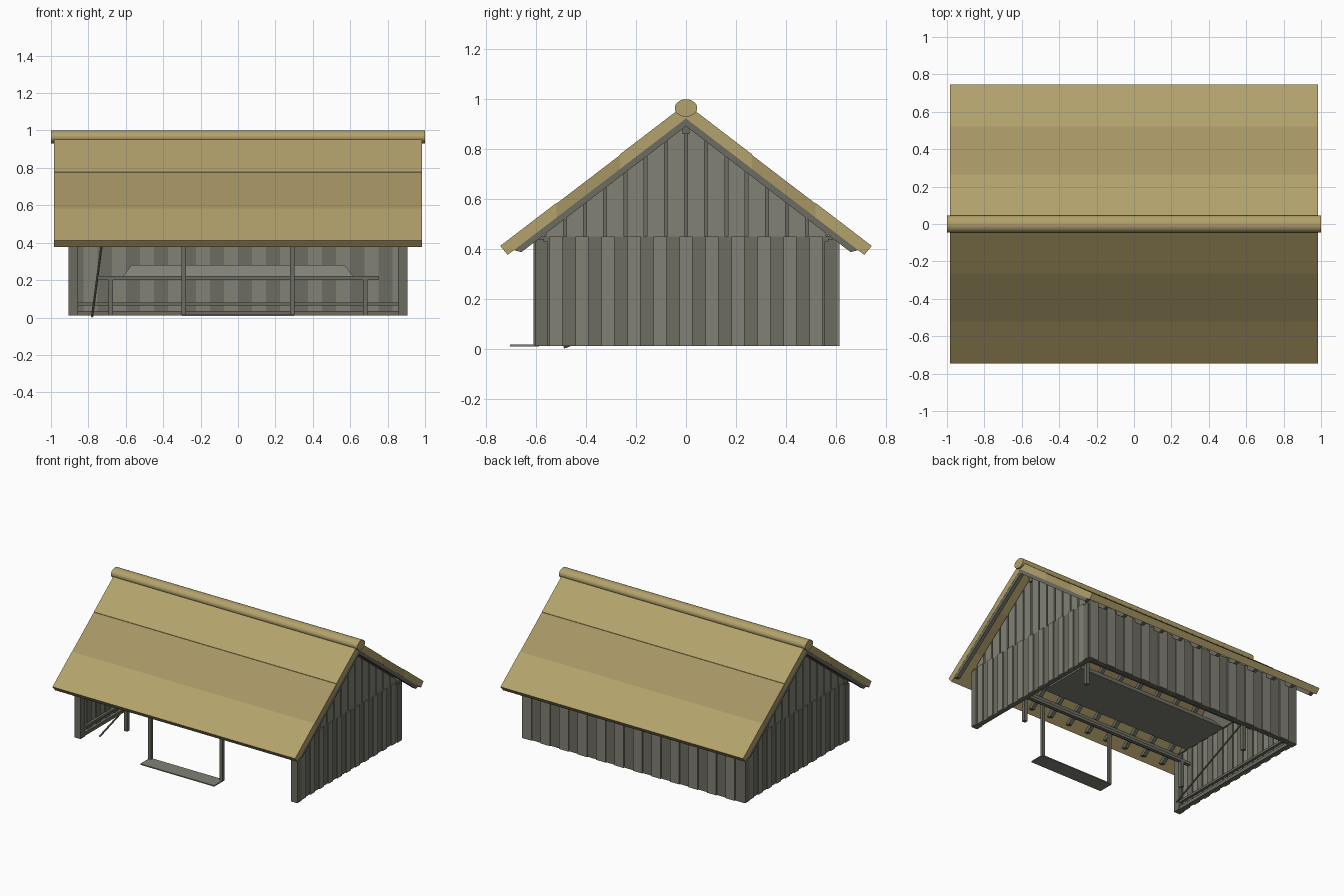
import bpy, bmesh, math
from mathutils import Vector

if "Cube" in bpy.data.objects:
    bpy.data.objects.remove(bpy.data.objects["Cube"])


def material(name, rgb):
    m = bpy.data.materials.new(name)
    m.diffuse_color = (*rgb, 1)
    m.use_nodes = True
    m.node_tree.nodes["Principled BSDF"].inputs["Base Color"].default_value = m.diffuse_color
    return m


STRAW = material("straw", (0.45, 0.36, 0.15))
STRAW_DARK = material("straw_dark", (0.38, 0.30, 0.13))
PALE = material("pale_wood", (0.22, 0.22, 0.18))
DARK = material("dark_wood", (0.15, 0.15, 0.12))
SLOPE = 0.765                                   # roof rise per unit of y


def finish(name, bm, mat):
    bmesh.ops.recalc_face_normals(bm, faces=bm.faces)
    me = bpy.data.meshes.new(name)
    bm.to_mesh(me)
    bm.free()
    me.materials.append(mat)
    ob = bpy.data.objects.new(name, me)
    bpy.context.collection.objects.link(ob)
    return ob


def prism(name, yz, x0, x1, mat):
    """Extrude a y-z outline along x."""
    bm = bmesh.new()
    f = bm.faces.new([bm.verts.new((x0, y, z)) for y, z in yz])
    r = bmesh.ops.extrude_face_region(bm, geom=[f])
    vs = [v for v in r["geom"] if isinstance(v, bmesh.types.BMVert)]
    bmesh.ops.translate(bm, verts=vs, vec=(x1 - x0, 0, 0))
    return finish(name, bm, mat)


def box(name, x0, x1, y0, y1, z0, z1, mat=DARK):
    return prism(name, [(y0, z0), (y1, z0), (y1, z1), (y0, z1)], x0, x1, mat)


def slab(name, s, ya, yb, z_low, z_high, x0, x1, mat):
    """Sloping strip between y = ya and yb; z values are heights at y = 0."""
    k = 0.03 if yb > 0.6 else 0                 # eave end cut square to slope
    yz = [(s * ya, z_low - SLOPE * ya), (s * (yb - k), z_low - SLOPE * (yb - k)),
          (s * yb, z_high - SLOPE * yb), (s * ya, z_high - SLOPE * ya)]
    return prism(name, yz, x0, x1, mat)


# Roof: three thatch courses and the rafters on each side
for s, side in ((-1, "front"), (1, "back")):
    for i, (a, b) in enumerate(((0, 0.265), (0.265, 0.52), (0.52, 0.745))):
        slab(f"{side}_thatch_{i}", s, a, b, 0.923, 0.982 - 0.003 * (i == 1),
             -0.985, 0.985, STRAW_DARK if i == 1 else STRAW)
    for i in range(13):
        x = -0.97 + i * 1.94 / 12
        slab(f"{side}_rafter_{i}", s, 0, 0.69, 0.892, 0.923, x - 0.014, x + 0.014, DARK)
    # Wall plate
    box(f"{side}_wall_plate", -0.9, 0.9, s * 0.585 - 0.015, s * 0.585 + 0.015, 0.40, 0.44)

# Thatched ridge roll and ridge beam
prism("ridge_roll", [(0.045 * math.cos(a), 0.965 + 0.035 * math.sin(a))
                     for a in (math.tau * i / 20 for i in range(20))], -1, 1, STRAW)
bpy.context.view_layer.objects.active = bpy.data.objects["ridge_roll"]
bpy.data.objects["ridge_roll"].select_set(True)
bpy.ops.object.shade_smooth_by_angle()
box("ridge_beam", -0.9, 0.9, -0.015, 0.015, 0.86, 0.9)

# End walls: alternating planks below, gable boards above
for s, side in ((-1, "left"), (1, "right")):
    n = 23
    w = 1.2 / n
    for i in range(n):
        y = -0.6 + i * w
        out = 0.9 if i % 2 else 0.892
        box(f"{side}_plank_{i}", s * (out - 0.015), s * out, y, y + w, 0.01, 0.45,
            PALE if i % 2 else DARK)
    prism(f"{side}_gable_backing", [(-0.58, 0.447), (0.58, 0.447), (0, 0.895)],
          s * 0.87, s * 0.882, DARK)
    for i in range(-7, 7):
        a, b = i * 0.081 + 0.006, (i + 1) * 0.081 - 0.006
        top = lambda y: max(0.451, 0.9 - SLOPE * abs(y))
        prism(f"{side}_gable_board_{i + 7}", [(a, 0.45), (b, 0.45), (b, top(b)), (a, top(a))],
              s * 0.878, s * 0.892, PALE)
    # Corner posts, sill and inner rail
    for y, end in ((-0.58, "front"), (0.58, "back")):
        box(f"{side}_{end}_post", s * 0.855, s * 0.905, y - 0.025, y + 0.025, 0.01, 0.43)
    box(f"{side}_sill", s * 0.86, s * 0.885, -0.57, 0.57, 0.01, 0.035)
    box(f"{side}_rail", s * 0.86, s * 0.88, -0.57, 0.57, 0.063, 0.08)

# Back wall
n = 24
w = 1.8 / n
for i in range(n):
    x = -0.9 + i * w
    out = 0.615 if i % 2 else 0.607
    box(f"back_plank_{i}", x, x + w, out - 0.015, out, 0.01, 0.45, PALE if i % 2 else DARK)
box("back_sill", -0.87, 0.87, 0.57, 0.595, 0.01, 0.035)
box("back_rail", -0.86, 0.86, 0.575, 0.595, 0.063, 0.08)

# Open front: door posts and step
for s, side in ((-1, "left"), (1, "right")):
    box(f"{side}_door_post", s * 0.29 - 0.011, s * 0.29 + 0.011, -0.611, -0.589, 0.01, 0.44)
box("door_step", -0.3, 0.3, -0.705, -0.59, 0.008, 0.016, PALE)

# Trestle rails on legs
for sy, row in ((-1, "front"), (1, "back")):
    y = sy * 0.32
    box(f"{row}_trestle_rail", -0.75, 0.75, y - 0.013, y + 0.013, 0.2, 0.221)
    for sx, side in ((-1, "left"), (1, "right")):
        x = sx * 0.68
        box(f"{row}_{side}_trestle_leg", x - 0.013, x + 0.013, y - 0.013, y + 0.013, 0.01, 0.2)

# Tapered block in the middle
bm = bmesh.new()
bmesh.ops.create_cube(bm, size=2)
for v in bm.verts:
    up = v.co.z > 0
    v.co = Vector((v.co.x * (0.57 if up else 0.62), v.co.y * (0.14 if up else 0.19),
                   0.28 if up else 0.215))
finish("tapered_block", bm, PALE)

# Leaning pole by the left wall
a, b = Vector((-0.78, -0.49, 0.006)), Vector((-0.73, 0.5, 0.38))
bm = bmesh.new()
bmesh.ops.create_cone(bm, cap_ends=True, segments=8, radius1=0.006, radius2=0.006,
                      depth=(b - a).length)
pole = finish("leaning_pole", bm, DARK)
pole.location = (a + b) / 2
pole.rotation_euler = (b - a).to_track_quat("Z", "Y").to_euler()
